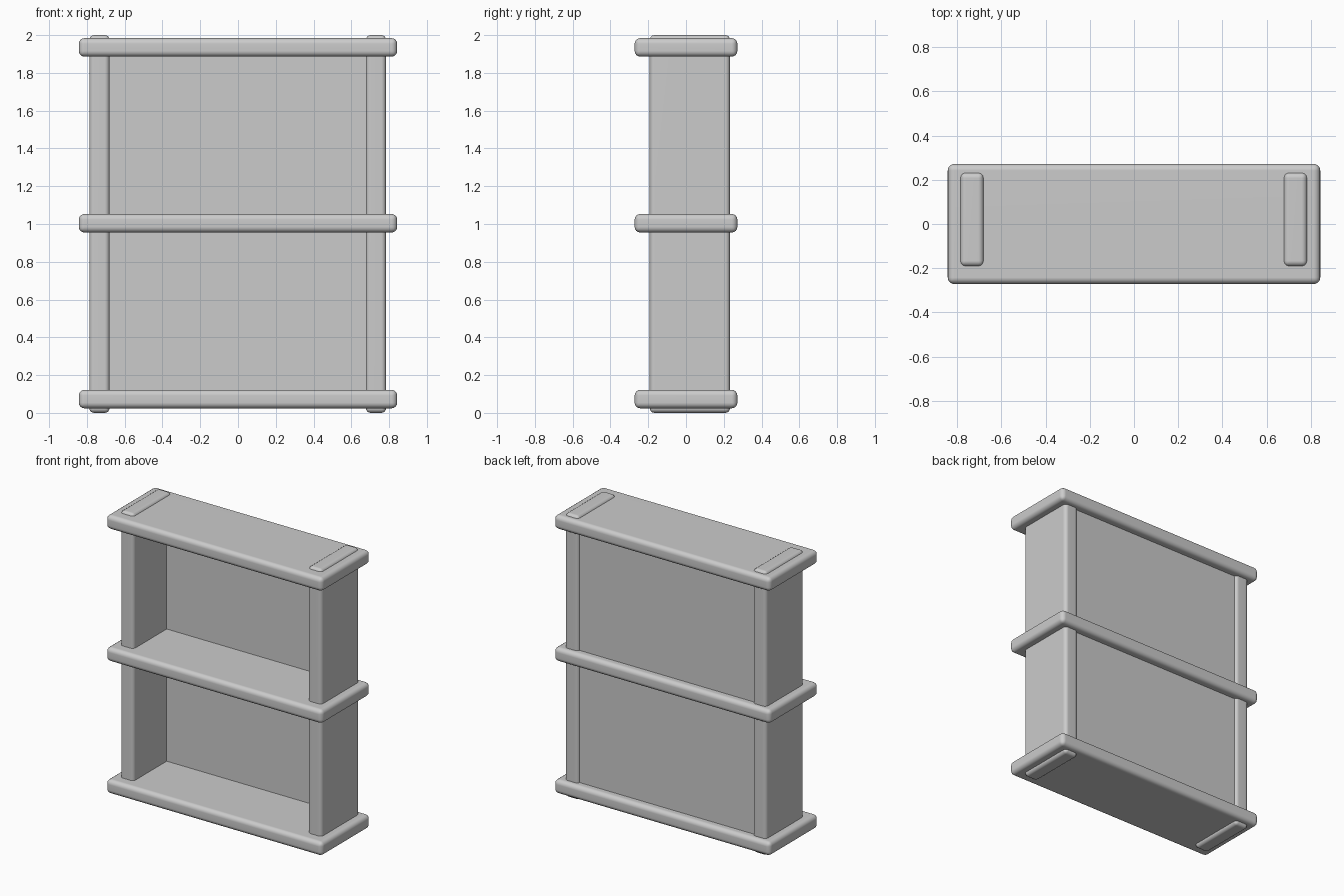
import bpy
import bmesh
import math

cube = bpy.data.objects.get("Cube")
if cube:
    bpy.data.objects.remove(cube, do_unlink=True)

# Single plain grey for every board
grey = bpy.data.materials.new("light_grey")
grey.use_nodes = True
colour = (0.6, 0.6, 0.6, 1)
grey.diffuse_color = colour
grey.node_tree.nodes["Principled BSDF"].inputs["Base Color"].default_value = colour


def board(name, low, high, radius=0):
    """Box between two corners, with rounded edges if a radius is given."""
    bm = bmesh.new()
    bmesh.ops.create_cube(bm, size=1)
    for v in bm.verts:
        for i in range(3):
            v.co[i] = low[i] if v.co[i] < 0 else high[i]
    if radius:
        bmesh.ops.bevel(bm, geom=bm.edges[:], offset=radius, offset_type='OFFSET',
                        segments=4, profile=0.5, affect='EDGES')
    bmesh.ops.recalc_face_normals(bm, faces=bm.faces[:])
    mesh = bpy.data.meshes.new(name)
    bm.to_mesh(mesh)
    bm.free()
    mesh.materials.append(grey)
    obj = bpy.data.objects.new(name, mesh)
    bpy.context.collection.objects.link(obj)
    if radius:
        bpy.ops.object.select_all(action='DESELECT')
        obj.select_set(True)
        bpy.context.view_layer.objects.active = obj
        bpy.ops.object.shade_smooth_by_angle(angle=math.radians(40))
        # Keep the broad faces flat while the rounded edges stay smooth
        normals = obj.modifiers.new("flat_broad_faces", 'WEIGHTED_NORMAL')
        normals.keep_sharp = True
    return obj


# Three overhanging shelves
for name, z in (("bottom", 0.024), ("middle", 0.955), ("top", 1.886)):
    board(name + "_shelf", (-0.843, -0.272, z), (0.843, 0.272, z + 0.098), 0.03)

# Upright sides that poke slightly through the outer shelves
for name, x in (("right", -0.787), ("left", 0.677)):
    board(name + "_side", (x, -0.192, 0), (x + 0.107, 0.233, 2), 0.025)

# Thin back panel set between the sides
board("back_panel", (-0.74, 0.178, 0.07), (0.74, 0.215, 1.93))
